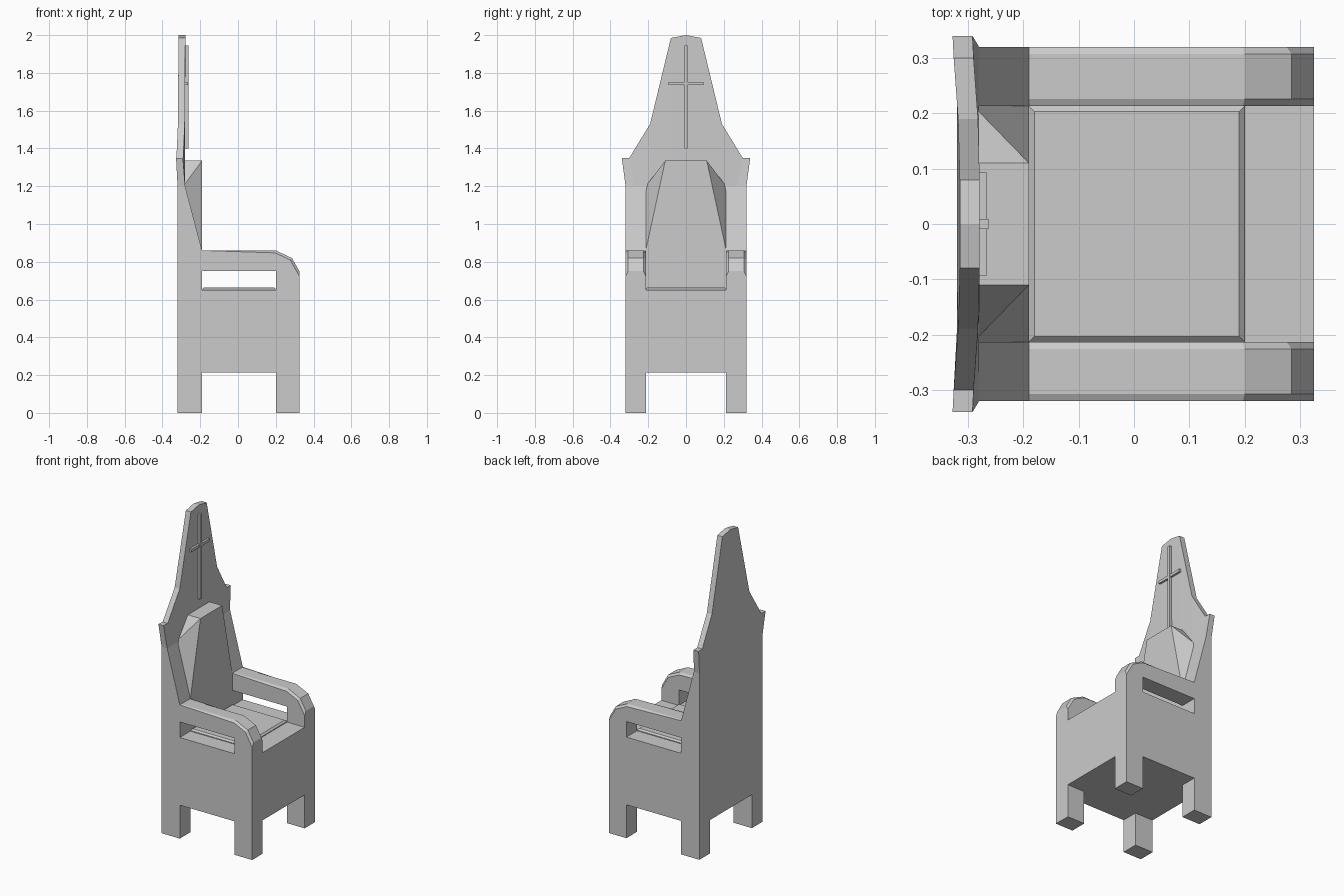
import bpy, bmesh
from mathutils import Vector

if "Cube" in bpy.data.objects:
    bpy.data.objects.remove(bpy.data.objects["Cube"], do_unlink=True)

GREY = (0.6, 0.6, 0.6, 1)
stone = bpy.data.materials.new("plain grey")
stone.use_nodes = True
stone.diffuse_color = GREY
stone.node_tree.nodes["Principled BSDF"].inputs["Base Color"].default_value = GREY


def finish(name, bm):
    bmesh.ops.recalc_face_normals(bm, faces=bm.faces)
    mesh = bpy.data.meshes.new(name)
    bm.to_mesh(mesh)
    bm.free()
    mesh.materials.append(stone)
    obj = bpy.data.objects.new(name, mesh)
    bpy.context.collection.objects.link(obj)
    return obj


def box(name, x, y, z, chamfer=0):
    """Box from ranges; chamfer softens the top rim."""
    bm = bmesh.new()
    bmesh.ops.create_cube(bm, size=1)
    for v in bm.verts:
        v.co = [r[0] if c < 0 else r[1] for c, r in zip(v.co, (x, y, z))]
    if chamfer:
        rim = [e for e in bm.edges if all(v.co.z == max(w.co.z for w in bm.verts) for v in e.verts)]
        bmesh.ops.bevel(bm, geom=rim, offset=chamfer, segments=1, affect='EDGES')
    return finish(name, bm)


BACK, FRONT, LEG_B, LEG_F = -0.32, 0.325, -0.19, 0.2
INNER, OUTER = 0.213, 0.32

# Side panels: legs, armrest and back wing in one profile
side_profile = [(BACK, 0), (LEG_B, 0), (LEG_B, 0.215), (LEG_F, 0.215), (LEG_F, 0),
                (FRONT, 0), (FRONT, 0.75), (0.285, 0.82), (LEG_F, 0.86),
                (LEG_B, 0.86), (-0.28, 1.2), (BACK, 1.2)]


def side_panel(name, sign):
    bm = bmesh.new()
    face = bm.faces.new([bm.verts.new((x, sign * INNER, z)) for x, z in side_profile])
    out = bmesh.ops.extrude_face_region(bm, geom=[face])["geom"]
    for v in out:
        if isinstance(v, bmesh.types.BMVert):
            v.co.y = sign * OUTER
    bmesh.ops.recalc_face_normals(bm, faces=bm.faces)
    # chamfer along both long edges of the armrest top
    rim = [e for e in bm.edges
           if abs(e.verts[0].co.y - e.verts[1].co.y) < 0.001
           and all(0.74 < v.co.z < 0.9 for v in e.verts)]
    bmesh.ops.bevel(bm, geom=rim, offset=0.013, segments=1, affect='EDGES')
    panel = finish(name, bm)
    # opening under the armrest
    cutter = box("arm_cutter", (LEG_B, LEG_F), (-0.5, 0.5), (0.65, 0.75))
    cutter.hide_render = True
    cut = panel.modifiers.new("opening", 'BOOLEAN')
    cut.operation = 'DIFFERENCE'
    cut.solver = 'EXACT'
    cut.object = cutter
    bpy.context.view_layer.objects.active = panel
    bpy.ops.object.modifier_apply(modifier=cut.name)
    bpy.data.objects.remove(cutter, do_unlink=True)


side_panel("left_side_panel", 1)
side_panel("right_side_panel", -1)

# Seat block, seat cushion and lower backboard
box("seat_block", (BACK, FRONT), (-INNER, INNER), (0.215, 0.65))
box("seat_cushion", (LEG_B, LEG_F), (-INNER, INNER), (0.64, 0.665), 0.01)
box("lower_backboard", (BACK, -0.28), (-INNER, INNER), (0.65, 1.2))

# Crest: gently curved board; columns are bottom y, top y, top z, back x
half = [(0.08, 0.08, 1.985, -0.315), (0.19, 0.19, 1.53, -0.318),
        (0.27, 0.3, 1.35, -0.326), (0.32, 0.34, 1.35, -0.328)]
columns = [(-a, -b, z, x) for a, b, z, x in reversed(half)] + [(0, 0, 2, -0.315)] + half
bm = bmesh.new()
rings = []
for low, high, z, x in columns:
    pts = [(BACK, low, 1.2), (-0.28, low, 1.2), (x + 0.036, high, z), (x, high, z)]
    rings.append([bm.verts.new(p) for p in pts])
for a, b in zip(rings, rings[1:]):
    for i in range(4):
        j = (i + 1) % 4
        bm.faces.new((a[i], a[j], b[j], b[i]))
bm.faces.new(rings[0])
bm.faces.new(rings[-1])
finish("crest_board", bm)

# Back cushion: tapered, with slanted flanks running into the wings
bm = bmesh.new()
for s in (-1, 1):
    for x, y, z in [(LEG_B, INNER, 0.65), (LEG_B, INNER, 0.86), (LEG_B, 0.11, 1.335),
                    (-0.29, INNER, 0.65), (-0.29, INNER, 1.2), (-0.29, 0.11, 1.335)]:
        bm.verts.new(Vector((x, s * y, z)))
bmesh.ops.convex_hull(bm, input=bm.verts)
bmesh.ops.dissolve_limit(bm, angle_limit=0.02, verts=bm.verts, edges=bm.edges)
finish("back_cushion", bm)

# Raised cross on the crest
box("cross_upright", (-0.29, -0.263), (-0.009, 0.009), (1.4, 1.945))
box("cross_bar", (-0.29, -0.266), (-0.093, 0.093), (1.735, 1.753))
